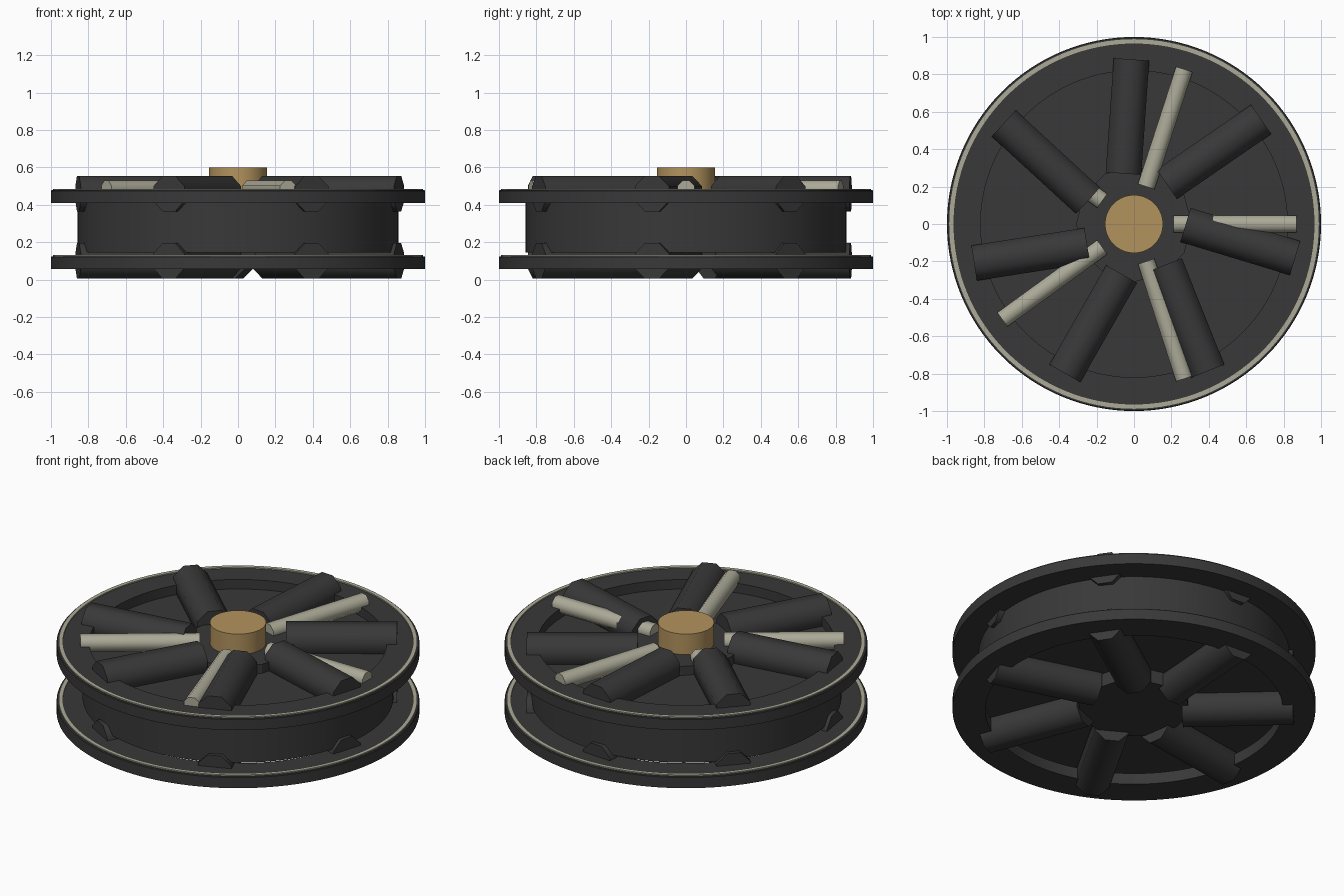
import bpy
import math
from mathutils import Matrix, Vector

if "Cube" in bpy.data.objects:
    bpy.data.objects.remove(bpy.data.objects["Cube"])


def material(name, colour):
    mat = bpy.data.materials.new(name)
    mat.use_nodes = True
    mat.diffuse_color = (*colour, 1)
    mat.node_tree.nodes["Principled BSDF"].inputs["Base Color"].default_value = (*colour, 1)
    return mat


charcoal = material("charcoal", (0.04, 0.04, 0.04))
sage = material("pale_sage", (0.41, 0.40, 0.31))
brass = material("brass", (0.45, 0.29, 0.11))


def finish(obj, name, mat, angle=30):
    obj.name = name
    obj.data.materials.append(mat)
    bpy.ops.object.select_all(action="DESELECT")
    obj.select_set(True)
    bpy.context.view_layer.objects.active = obj
    bpy.ops.object.shade_smooth_by_angle(angle=math.radians(angle))
    return obj


def cylinder(name, radius, bottom, top, mat, sides=96):
    bpy.ops.mesh.primitive_cylinder_add(
        vertices=sides, radius=radius, depth=top - bottom, location=(0, 0, (bottom + top) / 2))
    return finish(bpy.context.object, name, mat, 20)


def ring(name, profile, mat, sides=128):
    """Revolve a closed (radius, height) profile around z."""
    count = len(profile)
    verts, faces = [], []
    for i in range(sides):
        a = math.tau * i / sides
        verts += [(r * math.cos(a), r * math.sin(a), z) for r, z in profile]
        j = (i + 1) % sides
        for k in range(count):
            m = (k + 1) % count
            faces.append((i * count + k, j * count + k, j * count + m, i * count + m))
    mesh = bpy.data.meshes.new(name)
    mesh.from_pydata(verts, [], faces)
    obj = bpy.data.objects.new(name, mesh)
    bpy.context.collection.objects.link(obj)
    return finish(obj, name, mat)


def bar(name, degrees, inner, outer, shift, height, radius, mat):
    """Eight-sided bar lying along a direction, shifted sideways from the axis."""
    a = math.radians(degrees)
    along = Vector((math.cos(a), math.sin(a), 0))
    side = Vector((-along.y, along.x, 0))
    bpy.ops.mesh.primitive_cylinder_add(vertices=8, radius=radius, depth=outer - inner)
    obj = bpy.context.object
    # Flat facet up, then lay the cylinder along +x
    obj.data.transform(Matrix.Rotation(math.pi / 2, 4, "Y") @ Matrix.Rotation(math.pi / 8, 4, "Z"))
    obj.rotation_euler.z = a
    obj.location = along * (inner + outer) / 2 + side * shift + Vector((0, 0, height))
    return finish(obj, name, mat, 50)


# Drum between the two flanges
cylinder("drum", 0.857, 0.145, 0.42, charcoal)

# Flanges, each with a thin pale trim on its upper face
for label, low in (("lower", 0.057), ("upper", 0.41)):
    high = low + 0.068
    ring(label + "_flange", [(0.82, low), (1, low), (1, high - 0.004), (0.996, high), (0.82, high)], charcoal)
    ring(label + "_trim", [(0.965, high - 0.01), (0.988, high - 0.01), (0.988, high + 0.007),
                           (0.965, high + 0.007)], sage)

# Hub and axle cap
cylinder("hub", 0.31, 0.065, 0.475, charcoal, 12)
cylinder("axle_cap", 0.155, 0.4, 0.6, brass, 64)

# Seven thick spokes on each side, set off the centre line
for label, height in (("lower", 0.1), ("upper", 0.46)):
    for i in range(7):
        bar(f"{label}_spoke_{i + 1}", 86 + 360 * i / 7, 0.265, 0.877, 0.075, height, 0.103, charcoal)

# Five slim rods on the upper side
for i in range(5):
    bar(f"rod_{i + 1}", 72 * i, 0.21, 0.87, 0, 0.483, 0.05, sage)
